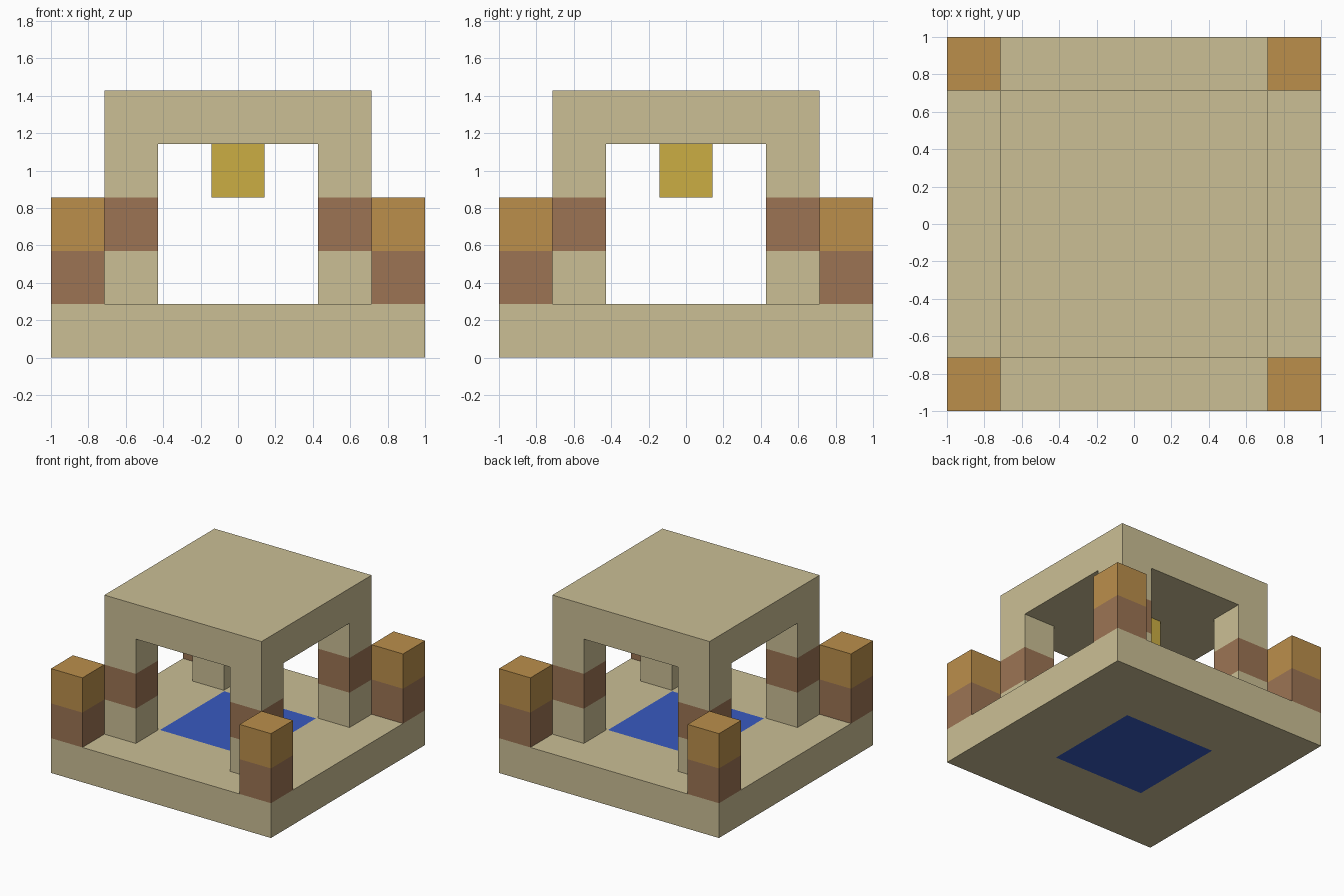
import bpy
import bmesh

if "Cube" in bpy.data.objects:
    bpy.data.objects.remove(bpy.data.objects["Cube"], do_unlink=True)

U = 2 / 7          # one block
POOL = 0.417       # half width of the pool


def material(name, rgb):
    col = [((c / 255 + 0.055) / 1.055) ** 2.4 for c in rgb] + [1]
    mat = bpy.data.materials.new(name)
    mat.use_nodes = True
    mat.diffuse_color = col
    mat.node_tree.nodes["Principled BSDF"].inputs["Base Color"].default_value = col
    return mat


sand = material("sandstone", (203, 191, 149))
brown = material("brown wood", (156, 116, 84))
orange = material("orange wood", (187, 143, 75))
yellow = material("lamp yellow", (203, 174, 67))
blue = material("water blue", (56, 90, 192))


def box(name, centre, size, mats, cuts=()):
    """Box on its bottom centre; cuts are (axis, position) planes through it."""
    bm = bmesh.new()
    bmesh.ops.create_cube(bm, size=1)
    for v in bm.verts:
        v.co = [centre[i] + v.co[i] * size[i] for i in range(3)]
        v.co.z += size[2] / 2
    for axis, pos in cuts:
        normal = [float(i == axis) for i in range(3)]
        bmesh.ops.bisect_plane(bm, geom=bm.verts[:] + bm.edges[:] + bm.faces[:],
                               plane_co=[n * pos for n in normal], plane_no=normal)
    mesh = bpy.data.meshes.new(name)
    bm.to_mesh(mesh)
    bm.free()
    for m in mats:
        mesh.materials.append(m)
    ob = bpy.data.objects.new(name, mesh)
    bpy.context.collection.objects.link(ob)
    return ob


# Base slab with the pool cut into its top and underside
base = box("base", (0, 0, 0), (2, 2, U), [sand, blue],
           [(axis, s * POOL) for axis in (0, 1) for s in (-1, 1)])
for f in base.data.polygons:
    inside = max(abs(f.center.x), abs(f.center.y)) < POOL
    f.material_index = int(inside and abs(f.normal.z) > 0.5)

# Corner posts and roof pillars, one of each per corner
for side, sx in (("right", -1), ("left", 1)):
    for end, sy in (("front", -1), ("back", 1)):
        post = box(f"{end}_{side}_post", (3 * U * sx, 3 * U * sy, U),
                   (U, U, 2 * U), [brown, orange], [(2, 2 * U)])
        for f in post.data.polygons:
            f.material_index = int(f.center.z > 2 * U)
        pillar = box(f"{end}_{side}_pillar", (2 * U * sx, 2 * U * sy, U),
                     (U, U, 3 * U), [sand, brown], [(2, 2 * U), (2, 3 * U)])
        for f in pillar.data.polygons:
            f.material_index = int(2 * U < f.center.z < 3 * U)

# Roof and the lamp hanging under it
box("roof", (0, 0, 4 * U), (5 * U, 5 * U, U), [sand])
box("lamp", (0, 0, 3 * U), (U, U, U), [yellow])
